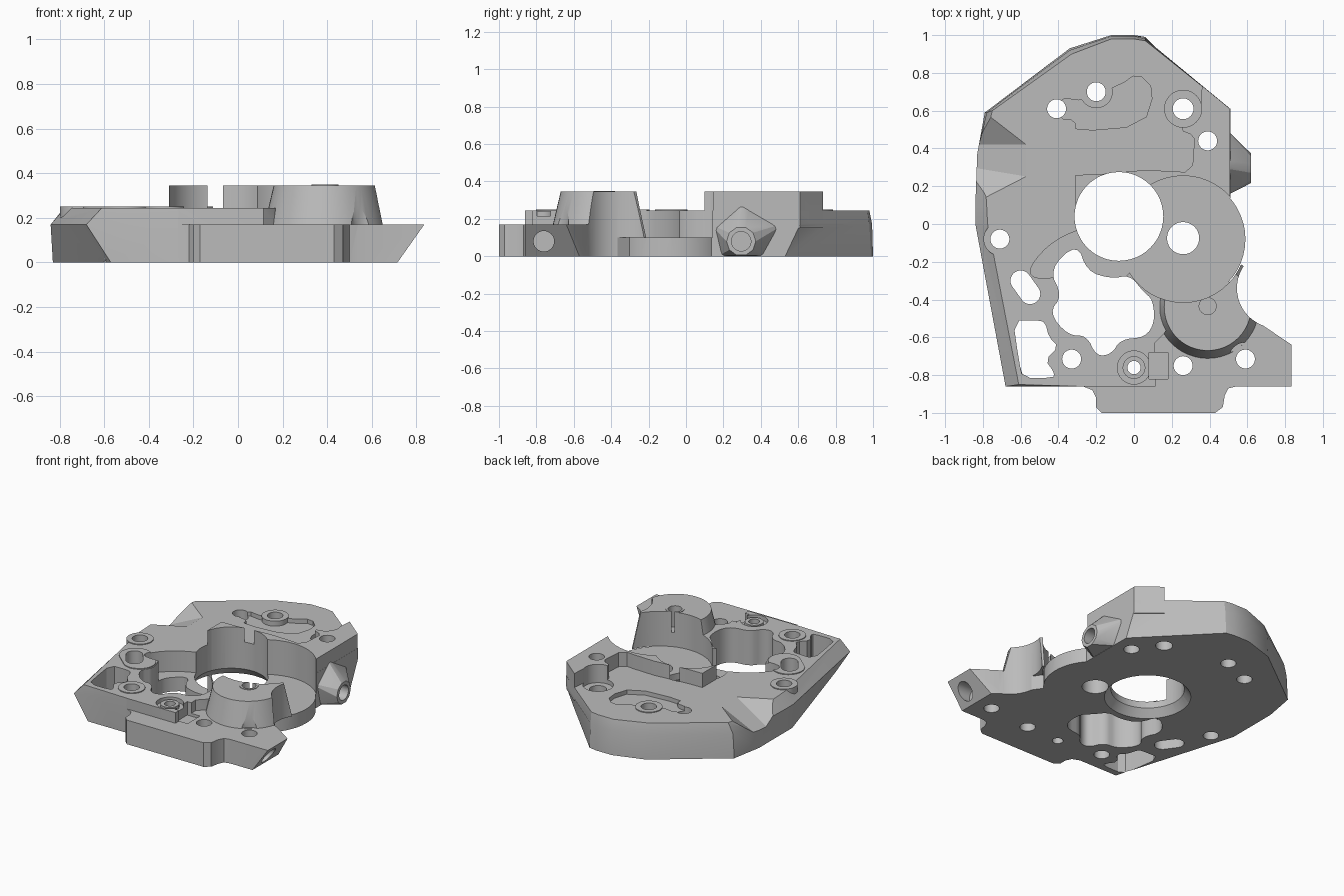
import bpy, bmesh
from math import cos, sin, tau, radians

if "Cube" in bpy.data.objects:
    bpy.data.objects.remove(bpy.data.objects["Cube"])

metal = bpy.data.materials.new("cast grey metal")
metal.use_nodes = True
GREY = (0.5, 0.5, 0.5, 1)
metal.diffuse_color = GREY
metal.node_tree.nodes["Principled BSDF"].inputs["Base Color"].default_value = GREY

LOW, DECK, HIGH, FLOOR = 0.17, 0.245, 0.345, 0.1   # surface levels


def make(name, bm):
    bmesh.ops.recalc_face_normals(bm, faces=bm.faces)
    mesh = bpy.data.meshes.new(name)
    bm.to_mesh(mesh)
    bm.free()
    mesh.materials.append(metal)
    ob = bpy.data.objects.new(name, mesh)
    bpy.context.collection.objects.link(ob)
    return ob


def loft(name, loops):
    """Closed solid through loops that have equal point counts."""
    bm = bmesh.new()
    rows = [[bm.verts.new(p) for p in loop] for loop in loops]
    n = len(rows[0])
    for a, b in zip(rows, rows[1:]):
        for i in range(n):
            j = (i + 1) % n
            bm.faces.new((a[i], a[j], b[j], b[i]))
    bm.faces.new(rows[0][::-1])
    bm.faces.new(rows[-1])
    return make(name, bm)


def hull(name, points):
    bm = bmesh.new()
    for p in points:
        bm.verts.new(p)
    out = bmesh.ops.convex_hull(bm, input=bm.verts)
    junk = set(out["geom_interior"] + out["geom_unused"])
    bmesh.ops.delete(bm, geom=[v for v in junk if isinstance(v, bmesh.types.BMVert)], context='VERTS')
    bmesh.ops.dissolve_limit(bm, angle_limit=0.01, verts=bm.verts, edges=bm.edges)
    return make(name, bm)


def flat(points, z):
    return [(x, y, z) for x, y in points]


def prism(name, points, z0, z1):
    return loft(name, [flat(points, z0), flat(points, z1)])


def ring(x, y, r, n=48):
    return [(x + r * cos(tau * i / n), y + r * sin(tau * i / n)) for i in range(n)]


def cylinder(name, x, y, r, z0, z1, r_top=None):
    return loft(name, [flat(ring(x, y, r), z0), flat(ring(x, y, r_top or r), z1)])


def x_cylinder(name, y, z, r, x0, x1):
    return loft(name, [[(x, a, b) for a, b in ring(y, z, r, 32)] for x in (x0, x1)])


def rounded(points, steps=2):
    """Soften the corners of a closed profile."""
    for _ in range(steps):
        out = []
        for a, b in zip(points, points[1:] + points[:1]):
            for t in (0.25, 0.75):
                out.append((a[0] + (b[0] - a[0]) * t, a[1] + (b[1] - a[1]) * t))
        points = out
    return points


def combine(tool, operation):
    mod = body.modifiers.new(tool.name, 'BOOLEAN')
    mod.operation, mod.solver, mod.object = operation, 'EXACT', tool
    bpy.context.view_layer.objects.active = body
    bpy.ops.object.modifier_apply(modifier=mod.name)
    bpy.data.objects.remove(tool)


def cut(tool):
    combine(tool, 'DIFFERENCE')


def add(tool):
    combine(tool, 'UNION')


# Plate outline: x, y, then optional shifts of the bottom edge and the top edge
outline = [
    (-.68, -.86, .11, 0, .07, .01), (-.27, -.86), (-.22, -.88), (-.2, -.92), (-.2, -.97), (-.17, -1),
    (.43, -1), (.47, -.97), (.48, -.91), (.5, -.87), (.54, -.86),
    (.835, -.86, -.12, 0, 0, 0), (.835, -.64, -.12, .07, 0, 0), (.65, -.515), (.5, -.3), (.5, .1),
    (.51, .14), (.51, .61, 0, -.08, 0, 0), (.06, .98, 0, .01, 0, -.01), (0, .995, 0, .005, 0, -.015),
    (-.12, .995, 0, .005, 0, -.015), (-.34, .92, 0, .01, .01, -.02), (-.78, .59, -.01, 0, .03, .01),
    (-.83, .37, 0, 0, .03, .02), (-.84, .1, .01, 0, .06, 0), (-.84, 0, .01, 0, .065, 0)]
shifts = [(p + (0,) * 4)[:6] for p in outline]
body = loft("housing_plate", [
    [(x + bx, y + by, 0) for x, y, bx, by, tx, ty in shifts],
    [(x, y, LOW) for x, y, *_ in shifts],
    [(x + tx, y + ty, DECK) for x, y, bx, by, tx, ty in shifts]])

# Lower level along the front tab and the front left corner
cut(prism("low_tab", [(-.5, -1.1), (1, -1.1), (1, -.861), (-.5, -.861)], LOW, 1))
cut(prism("low_corner", [(.12, -1.1), (1, -1.1), (1, -.35), (.3, -.35), (.16, -.58), (.11, -.63)], LOW, 1))

# Round floor, raised rear wall and block, tapered tower
add(cylinder("round_floor", .26, -.08, .33, 0, FLOOR))
add(prism("raised_wall", [
    (-.31, .1), (-.31, .26), (-.2, .262), (.05, .285), (.2, .28), (.27, .275), (.31, .31), (.32, .45),
    (.3, .475), (.26, .49), (.25, .52), (.35, .59), (.36, .732), (.509, .609), (.509, .1)], .15, HIGH))
add(cylinder("tower", .39, -.44, .288, .1, HIGH, .23))

# Side port boss
add(hull("side_port", [(.45, y, z) for y, z in
                       ((.3, .32), (.54, .18), (.44, 0), (.17, 0), (.13, .17))]
         + [(.62, y, z) for y, z in ring(.295, .08, .078, 10)]))

# Slightly raised screw seats
for x, y in ((-.33, -.715), (-.71, -.08), (-.2, .7)):
    add(cylinder("screw_seat", x, y, .087, .2, DECK + .006))
add(hull("slot_seat", [p for x, y in ((-.59, -.3), (-.51, -.37))
                       for z in (.2, DECK + .006) for p in flat(ring(x, y, .105, 32), z)]))
add(cylinder("tower_seat", .39, -.435, .06, .3, HIGH + .004))

# Stepped shelf, round recess and main bore
cut(prism("shelf", rounded([(-.58, -.27), (-.46, -.11), (-.28, -.02), (-.1, 0), (0, -.1), (-.02, -.3),
                            (-.2, -.3), (-.3, -.2), (-.44, -.3)], 2), FLOOR, 1))
cut(cylinder("round_recess", .26, -.08, .335, FLOOR, 1))
cut(cylinder("main_bore", -.08, .04, .235, -.1, 1))
cut(cylinder("bore_chamfer", -.08, .04, .285, -.01, .06, .23))

# Through pockets, and the shallow rear pocket
cut(prism("centre_pocket", rounded([
    (-.45, -.24), (-.3, -.1), (-.25, -.25), (-.12, -.29), (-.02, -.27), (.05, -.36), (.1, -.4), (.11, -.52),
    (.06, -.6), (-.07, -.61), (-.12, -.69), (-.2, -.7), (-.25, -.59), (-.35, -.59), (-.45, -.47),
    (-.38, -.38)]), -.1, 1))
cut(prism("side_pocket", rounded([
    (-.64, -.51), (-.51, -.51), (-.47, -.52), (-.45, -.6), (-.4, -.65), (-.47, -.72), (-.42, -.79),
    (-.43, -.815), (-.59, -.815), (-.61, -.72)], 1), -.1, 1))
cut(prism("rear_pocket", rounded([
    (-.4, .67), (-.26, .65), (-.2, .7), (-.08, .73), (.02, .8), (.11, .71), (.05, .52), (-.31, .49),
    (-.31, .55), (-.4, .56)], 1), DECK - .03, DECK + .001))
add(cylinder("rear_seat", -.2, .7, .085, .2, DECK + .006))
cut(prism("front_notch", [(.08, -.82), (.18, -.82), (.18, -.68), (.08, -.68)], LOW - .02, 1))

# Side clearance: concave scoop by the tower, faceted dip on the other edge
cut(cylinder("scoop", .755, -.34, .21, -.1, 1))
cut(hull("faceted_dip", [(-.56, .42, .25), (-.56, .25, .25), (-.9, .7, .26), (-.9, .06, .26),
                         (-.86, .42, .11), (-.86, .3, .11)]))

# Spot faces and counterbores: x, y, radius, floor
for x, y, r, z in ((.59, -.715, .088, LOW + .001), (.26, .61, .098, DECK - .03), (0, -.76, .088, DECK - .03)):
    cut(cylinder("spot_face", x, y, r, z, 1))
add(cylinder("inner_collar", 0, -.76, .06, .15, DECK - .005))
cut(cylinder("tower_hole", .39, -.435, .045, .2, 1))

# Drilled holes
holes = [(-.33, -.715, .05), (.59, -.715, .05), (-.71, -.08, .05), (-.2, .7, .05), (-.41, .61, .05),
         (.26, .61, .055), (.39, .44, .05), (.26, -.075, .085), (0, -.76, .035), (.26, -.75, .05)]
for x, y, r in holes:
    cut(cylinder("hole", x, y, r, -.1, 1))
cut(hull("slot", [p for x, y in ((-.6, -.3), (-.55, -.37)) for z in (-.1, 1)
                  for p in flat(ring(x, y, .054, 32), z)]))
cut(x_cylinder("side_port_hole", .295, .08, .052, .42, 1))
cut(x_cylinder("corner_port_hole", -.76, .08, .055, .69, 1))

# Smooth round walls, keep edges sharp
bpy.ops.object.select_all(action='DESELECT')
body.select_set(True)
bpy.context.view_layer.objects.active = body
bpy.ops.object.shade_smooth_by_angle(angle=radians(25))
